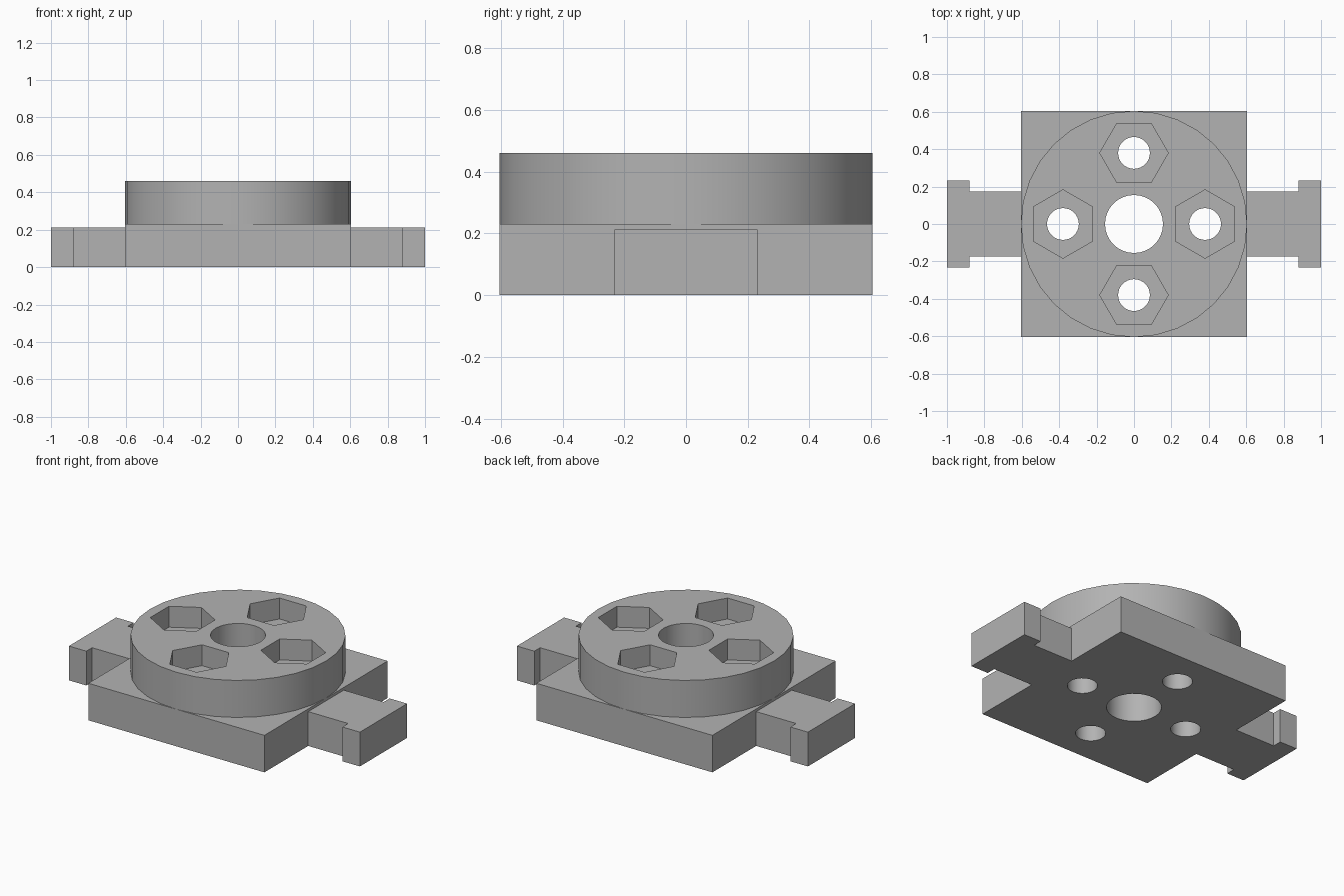
import bpy
import bmesh
from math import cos, sin, pi, radians

cube = bpy.data.objects.get("Cube")
if cube:
    bpy.data.objects.remove(cube, do_unlink=True)

grey = bpy.data.materials.new("Plain grey")
grey.use_nodes = True
grey.diffuse_color = (0.45, 0.45, 0.45, 1)
grey.node_tree.nodes["Principled BSDF"].inputs["Base Color"].default_value = grey.diffuse_color

HALF, PLATE_TOP, DISC_TOP = 0.605, 0.23, 0.46
TAB_TOP, POCKET_FLOOR = 0.213, 0.33
BOLT_RING = 0.38


def prism(name, outline, z0, z1):
    """Extrude a flat outline from z0 to z1."""
    bm = bmesh.new()
    face = bm.faces.new([bm.verts.new((x, y, z0)) for x, y in outline])
    top = bmesh.ops.extrude_face_region(bm, geom=[face])["geom"]
    verts = [v for v in top if isinstance(v, bmesh.types.BMVert)]
    bmesh.ops.translate(bm, verts=verts, vec=(0, 0, z1 - z0))
    bmesh.ops.recalc_face_normals(bm, faces=bm.faces)
    mesh = bpy.data.meshes.new(name)
    bm.to_mesh(mesh)
    bm.free()
    mesh.materials.append(grey)
    ob = bpy.data.objects.new(name, mesh)
    bpy.context.collection.objects.link(ob)
    return ob


def ring(radius, sides, cx=0, cy=0, turn=0):
    return [(cx + radius * cos(turn + 2 * pi * i / sides),
             cy + radius * sin(turn + 2 * pi * i / sides)) for i in range(sides)]


def activate(ob):
    bpy.ops.object.select_all(action='DESELECT')
    ob.select_set(True)
    bpy.context.view_layer.objects.active = ob


def drill(ob, cutter):
    """Subtract the cutter and discard it."""
    cutter.hide_render = True
    mod = ob.modifiers.new("Drill", 'BOOLEAN')
    mod.operation, mod.solver, mod.object = 'DIFFERENCE', 'EXACT', cutter
    activate(ob)
    bpy.ops.object.modifier_apply(modifier=mod.name)
    bpy.data.objects.remove(cutter, do_unlink=True)


# Square base plate and round boss
plate = prism("base_plate", ring(HALF * 2 ** 0.5, 4, turn=pi / 4), 0, PLATE_TOP)
disc = prism("round_boss", ring(HALF, 32), PLATE_TOP, DISC_TOP)

# Central bore and four bolt holes, with hexagonal nut pockets in the boss
for part in (plate, disc):
    drill(part, prism("bore_cutter", ring(0.155, 32), -0.1, 0.6))
for i in range(4):
    angle = i * pi / 2
    cx, cy = BOLT_RING * cos(angle), BOLT_RING * sin(angle)
    for part in (plate, disc):
        drill(part, prism("bolt_cutter", ring(0.085, 32, cx, cy), -0.1, 0.6))
    drill(disc, prism("nut_cutter", ring(0.183, 6, cx, cy, angle + pi / 6), POCKET_FLOOR, 0.6))

# T-shaped side tabs
half_tab = [(HALF, 0.175), (0.88, 0.175), (0.88, 0.232), (1, 0.232)]
tab = half_tab + [(x, -y) for x, y in reversed(half_tab)]
left = prism("left_tab", tab, 0, TAB_TOP)
right = prism("right_tab", [(-x, y) for x, y in tab], 0, TAB_TOP)

# Rounded walls smooth, corners crisp
for part in (plate, disc, left, right):
    activate(part)
    bpy.ops.object.shade_smooth_by_angle(angle=radians(30))
